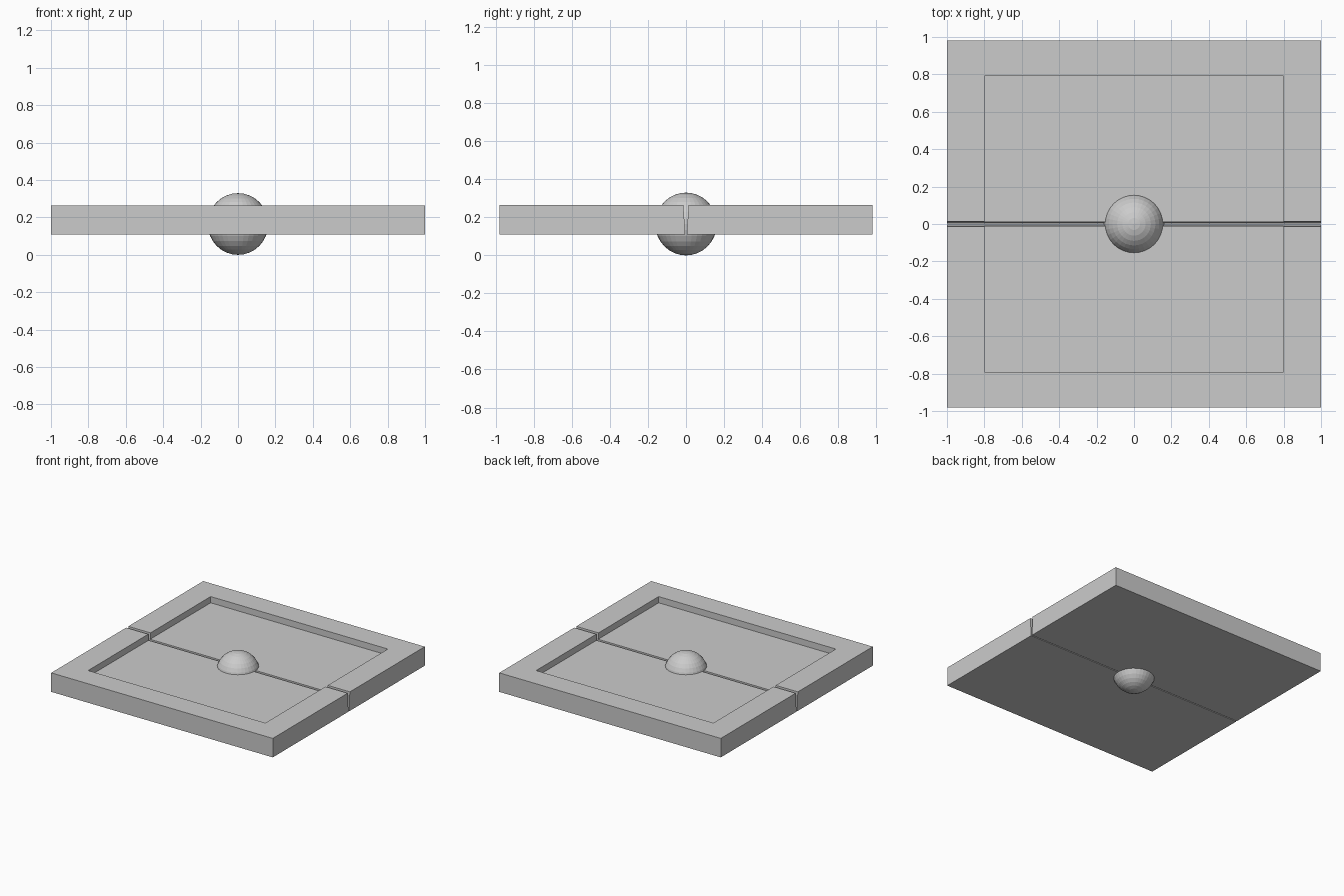
import bpy, bmesh
import math

if "Cube" in bpy.data.objects:
    bpy.data.objects.remove(bpy.data.objects["Cube"])

Z_BOTTOM, Z_FLOOR, Z_TOP = 0.11, 0.214, 0.265


def seam(z):
    # Half-width of the central gap, widening slightly toward the top
    t = (z - Z_BOTTOM) / (Z_TOP - Z_BOTTOM)
    return 0.004 + 0.010 * t


def base_outline(z):
    s = seam(z)
    return [(-1, s), (1, s), (1, 0.98), (-1, 0.98)]


def rim_outline(z):
    s = seam(z)
    return [(-1, s), (-0.8, s), (-0.8, 0.79), (0.8, 0.79),
            (0.8, s), (1, s), (1, 0.98), (-1, 0.98)]


def prism(name, outline, z0, z1, turn):
    # Closed prism between two outlines, turned about the vertical axis
    bm = bmesh.new()
    low, high = [[bm.verts.new((x, y, z)) for x, y in outline(z)]
                 for z in (z0, z1)]
    bm.faces.new(low[::-1])
    bm.faces.new(high)
    n = len(low)
    for i in range(n):
        j = (i + 1) % n
        bm.faces.new((low[i], low[j], high[j], high[i]))
    bmesh.ops.recalc_face_normals(bm, faces=bm.faces)
    mesh = bpy.data.meshes.new(name)
    bm.to_mesh(mesh)
    bm.free()
    obj = bpy.data.objects.new(name, mesh)
    obj.rotation_euler.z = turn
    bpy.context.collection.objects.link(obj)


# Two mirrored tray halves: floor slab plus raised U-shaped rim
for side, turn in (("back", 0), ("front", math.pi)):
    prism(side + "_floor_slab", base_outline, Z_BOTTOM, Z_FLOOR, turn)
    prism(side + "_rim", rim_outline, Z_FLOOR, Z_TOP, turn)

# Ball held in the middle of the seam
bpy.ops.mesh.primitive_uv_sphere_add(segments=32, ring_count=16, radius=1,
                                     location=(0, 0, 0.165))
ball = bpy.context.object
ball.name = "centre_ball"
ball.scale = (0.162, 0.162, 0.165)
